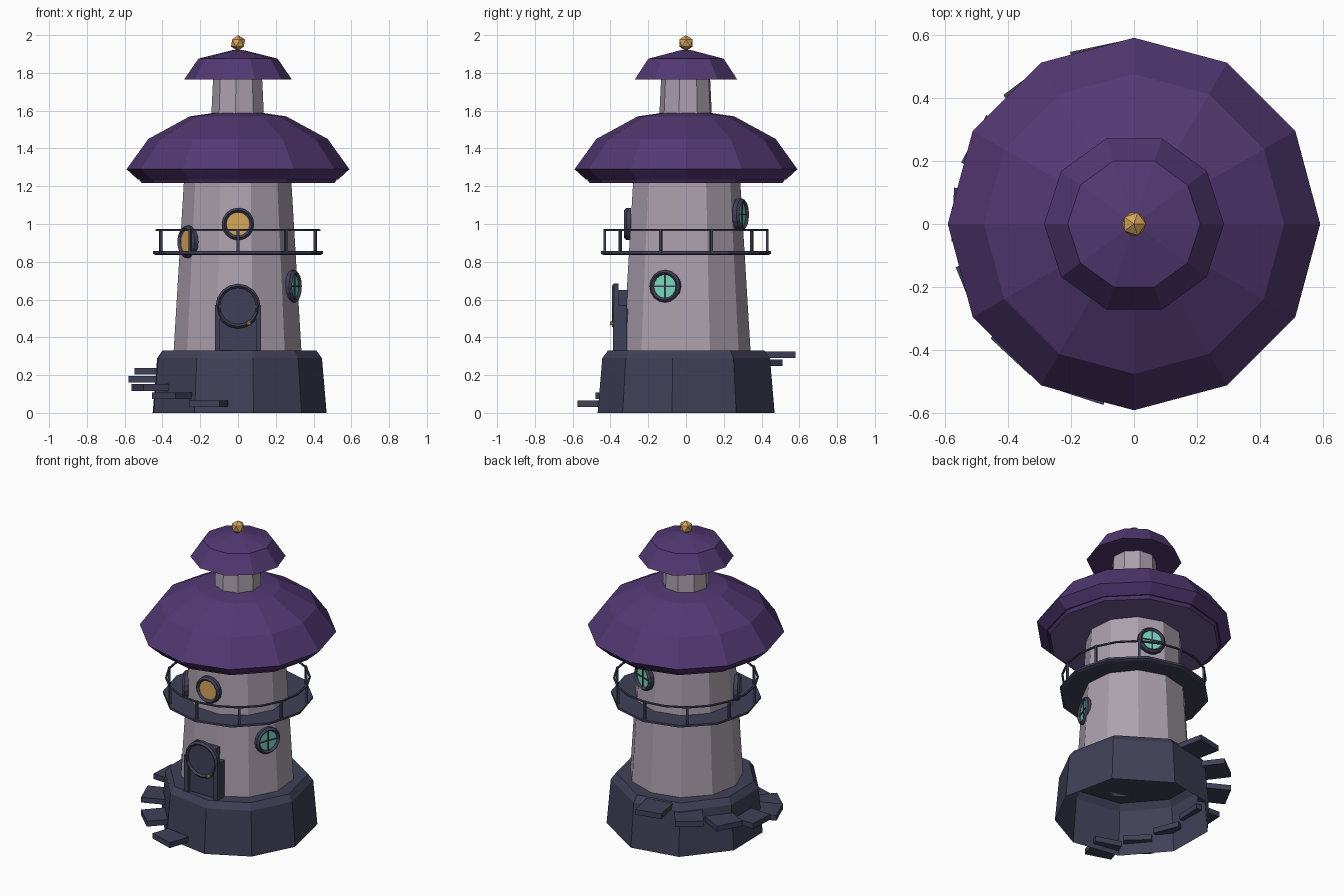
import bpy, bmesh, math
from mathutils import Matrix, Vector

if "Cube" in bpy.data.objects:
    bpy.data.objects.remove(bpy.data.objects["Cube"], do_unlink=True)


def material(name, *rgb):
    col = [(c / 255 / 12.92 if c < 11 else ((c / 255 + 0.055) / 1.055) ** 2.4) for c in rgb] + [1]
    m = bpy.data.materials.new(name)
    m.use_nodes = True
    m.diffuse_color = col
    m.node_tree.nodes["Principled BSDF"].inputs["Base Color"].default_value = col
    return m


purple = material("roof purple", 82, 56, 114)
lilac = material("eave lilac", 112, 94, 146)
stone = material("pale stone", 172, 161, 174)
slate = material("dark slate", 64, 64, 88)
gold = material("warm gold", 214, 166, 92)
teal = material("teal glass", 120, 215, 190)


def finish(name, bm, *mats):
    bmesh.ops.recalc_face_normals(bm, faces=bm.faces)
    me = bpy.data.meshes.new(name)
    bm.to_mesh(me)
    bm.free()
    for m in mats:
        me.materials.append(m)
    ob = bpy.data.objects.new(name, me)
    bpy.context.collection.objects.link(ob)
    return ob


def even(n, start=0):
    return [start + 360 * i / n for i in range(n)]


def loft(name, profile, angles, *mats, bottom=True, top=True, place=None):
    """Stack of polygon rings from (radius, height) pairs."""
    bm = bmesh.new()
    rings = [[bm.verts.new((r * math.cos(math.radians(a)), r * math.sin(math.radians(a)), z))
              for a in angles] for r, z in profile]
    n = len(angles)
    for lo, hi in zip(rings, rings[1:]):
        for i in range(n):
            j = (i + 1) % n
            bm.faces.new((lo[i], lo[j], hi[j], hi[i]))
    if bottom:
        bm.faces.new(rings[0][::-1])
    if top:
        bm.faces.new(rings[-1])
    if place:
        bm.transform(place)
    return finish(name, bm, *mats)


def hoop(name, radius, width, depth, n, mat, place):
    """Closed ring with a bevelled section, centred on its own axis."""
    h, w = depth / 2, width / 2
    section = [(radius - w, -h), (radius + w, -h), (radius + w, h * 0.3), (radius, h),
               (radius - w, h * 0.3), (radius - w, -h)]
    ob = loft(name, section, even(n), mat, bottom=False, top=False, place=place)
    bm = bmesh.new()
    bm.from_mesh(ob.data)
    bmesh.ops.remove_doubles(bm, verts=bm.verts, dist=1e-5)
    bmesh.ops.recalc_face_normals(bm, faces=bm.faces)
    bm.to_mesh(ob.data)
    bm.free()


def box(name, size, centre, mat, place=Matrix()):
    bm = bmesh.new()
    bmesh.ops.create_cube(bm, size=1)
    bm.transform(place @ Matrix.Translation(centre) @ Matrix.Diagonal((*size, 1)))
    return finish(name, bm, mat)


def ball(name, radius, centre, mat):
    bm = bmesh.new()
    bmesh.ops.create_icosphere(bm, subdivisions=1, radius=radius, matrix=Matrix.Translation(centre))
    return finish(name, bm, mat)


def facing(angle, radius, z):
    """Frame on the wall: local z points outwards, local y points up."""
    turn = Matrix.Rotation(math.radians(angle), 4, 'Z')
    return turn @ Matrix.Translation((radius, 0, z)) @ Matrix(
        ((0, 0, 1, 0), (1, 0, 0, 0), (0, 1, 0, 0), (0, 0, 0, 1)))


# Plinth: uneven nine-sided shell, open underneath
loft("plinth", [(0.475, 0), (0.45, 0.29), (0.42, 0.33)],
     [-119, -80, -45, -9, 34, 81, 120, 162, 200], slate, bottom=False)

# Tower walls
loft("tower_wall", [(0.342, 0.33), (0.288, 1.22)], even(11, -11), stone)
loft("lantern_wall", [(0.142, 1.57), (0.132, 1.78)], even(9, -55), stone)

# Roofs
loft("main_roof", [(0.53, 1.235), (0.59, 1.29), (0.475, 1.45), (0.255, 1.57), (0.13, 1.588)],
     even(12), purple)
eave = loft("eave_board", [(0.51, 1.216), (0.525, 1.238)], even(12), purple, lilac)
for f in eave.data.polygons:
    f.material_index = int(f.normal.z < -0.9)
loft("top_roof", [(0.285, 1.765), (0.21, 1.875), (0.03, 1.92)], even(10), purple)
ball("finial", 0.042, (0, 0, 1.958), gold)

# Balcony with posts and rail
loft("balcony_floor", [(0.435, 0.835), (0.45, 0.842), (0.45, 0.856)], even(12), slate)
for i, a in enumerate(even(10, -90)):
    box(f"rail_post_{i}", (0.014, 0.014, 0.125), (0.43, 0, 0.91), slate,
        Matrix.Rotation(math.radians(a), 4, 'Z'))
hoop("hand_rail", 0.43, 0.012, 0.012, 20, slate, Matrix.Translation((0, 0, 0.968)))


# Round windows
def window(name, angle, radius, z, glass, bars):
    at = facing(angle, radius, z)
    hoop(name + "_frame", 0.074, 0.024, 0.036, 16, slate, at)
    loft(name + "_glass", [(0.068, -0.015), (0.068, 0.004)], even(16), glass, place=at)
    if bars:
        box(name + "_bar_upright", (0.007, 0.13, 0.006), (0, 0, 0.006), slate, at)
        box(name + "_bar_cross", (0.13, 0.007, 0.006), (0, 0, 0.006), slate, at)


window("front_window", -90, 0.31, 1.0, gold, False)
window("side_window", -150, 0.31, 0.905, gold, False)
window("right_window", -20.5, 0.315, 0.67, teal, True)
window("back_window", 70, 0.31, 1.05, teal, True)

# Door: back panel, two posts, round leaf and knob
box("door_panel", (0.17, 0.08, 0.32), (0, -0.32, 0.49), slate)
box("door_infill", (0.2, 0.06, 0.22), (0, -0.335, 0.44), slate)
for side, x in (("right", -0.108), ("left", 0.108)):
    box(f"door_post_{side}", (0.028, 0.075, 0.24), (x, -0.35, 0.45), slate)
door = facing(-90, 0.375, 0.565)
loft("door_leaf", [(0.1, -0.012), (0.1, 0.006)], even(16), slate, place=door)
hoop("door_ring", 0.107, 0.024, 0.034, 16, slate, door)
ball("door_knob", 0.014, (0.058, -0.39, 0.475), gold)

# Spiral steps climbing around the plinth
for i in range(7):
    box(f"step_{i + 1}", (0.17, 0.17, 0.035), (0.49, 0, 0.048 + 0.0433 * i), slate,
        Matrix.Rotation(math.radians(252 - 25 * i), 4, 'Z'))
